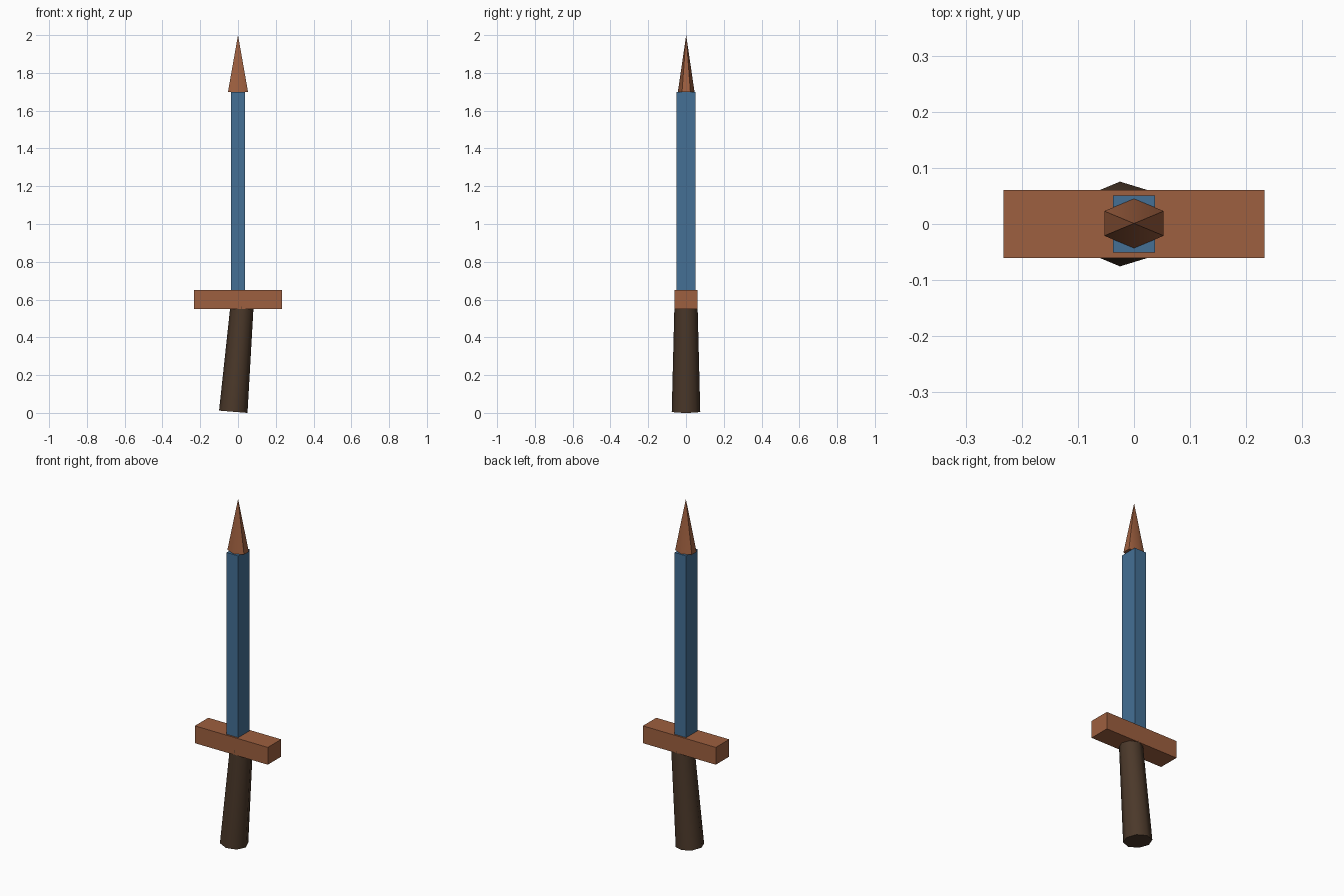
import bpy, bmesh, math
from mathutils import Matrix, Vector

if "Cube" in bpy.data.objects:
    bpy.data.objects.remove(bpy.data.objects["Cube"])


def material(name, rgb):
    mat = bpy.data.materials.new(name)
    mat.diffuse_color = (*rgb, 1)
    mat.use_nodes = True
    mat.node_tree.nodes["Principled BSDF"].inputs["Base Color"].default_value = mat.diffuse_color
    return mat


copper = material("copper_brown", (0.34, 0.115, 0.05))
blue = material("steel_blue", (0.058, 0.16, 0.30))
dark = material("dark_wood", (0.07, 0.04, 0.023))


def add_object(name, bm, mat, smooth=False):
    mesh = bpy.data.meshes.new(name)
    bm.to_mesh(mesh)
    bm.free()
    mesh.materials.append(mat)
    obj = bpy.data.objects.new(name, mesh)
    bpy.context.collection.objects.link(obj)
    if smooth:
        bpy.ops.object.select_all(action='DESELECT')
        obj.select_set(True)
        bpy.context.view_layer.objects.active = obj
        bpy.ops.object.shade_smooth_by_angle(angle=math.radians(65))
    return obj


def box(name, half_x, half_y, z0, z1, mat):
    bm = bmesh.new()
    place = (Matrix.Translation((0, 0, (z0 + z1) / 2))
             @ Matrix.Diagonal((2 * half_x, 2 * half_y, z1 - z0, 1)))
    bmesh.ops.create_cube(bm, size=1, matrix=place)
    return add_object(name, bm, mat)


def cone(name, sides, start, end, r0, r1, mat, stretch_x=1):
    # tapered prism from start to end, with a corner facing +y
    start, end = Vector(start), Vector(end)
    axis = end - start
    tilt = Vector((0, 0, 1)).rotation_difference(axis).to_matrix().to_4x4()
    place = (Matrix.Translation((start + end) / 2) @ tilt
             @ Matrix.Diagonal((stretch_x, 1, 1, 1)))
    bm = bmesh.new()
    bmesh.ops.create_cone(bm, cap_ends=True, segments=sides, radius1=r0,
                          radius2=r1, depth=axis.length, matrix=place)
    bmesh.ops.remove_doubles(bm, verts=bm.verts, dist=1e-5)
    return add_object(name, bm, mat, smooth=True)


# Blade and crossguard
box("blade", 0.037, 0.051, 0.65, 1.70, blue)
box("crossguard", 0.233, 0.061, 0.55, 0.65, copper)

# Pointed six-sided tip
cone("blade_tip", 6, (0, 0.001, 1.70), (0, 0.001, 2.0), 0.044, 0, copper,
     stretch_x=1.39)

# Slightly leaning eight-sided grip, ending inside the guard
cone("grip", 8, (-0.025, 0, 0.006), (0.024, 0, 0.60), 0.0755, 0.0605, dark)
